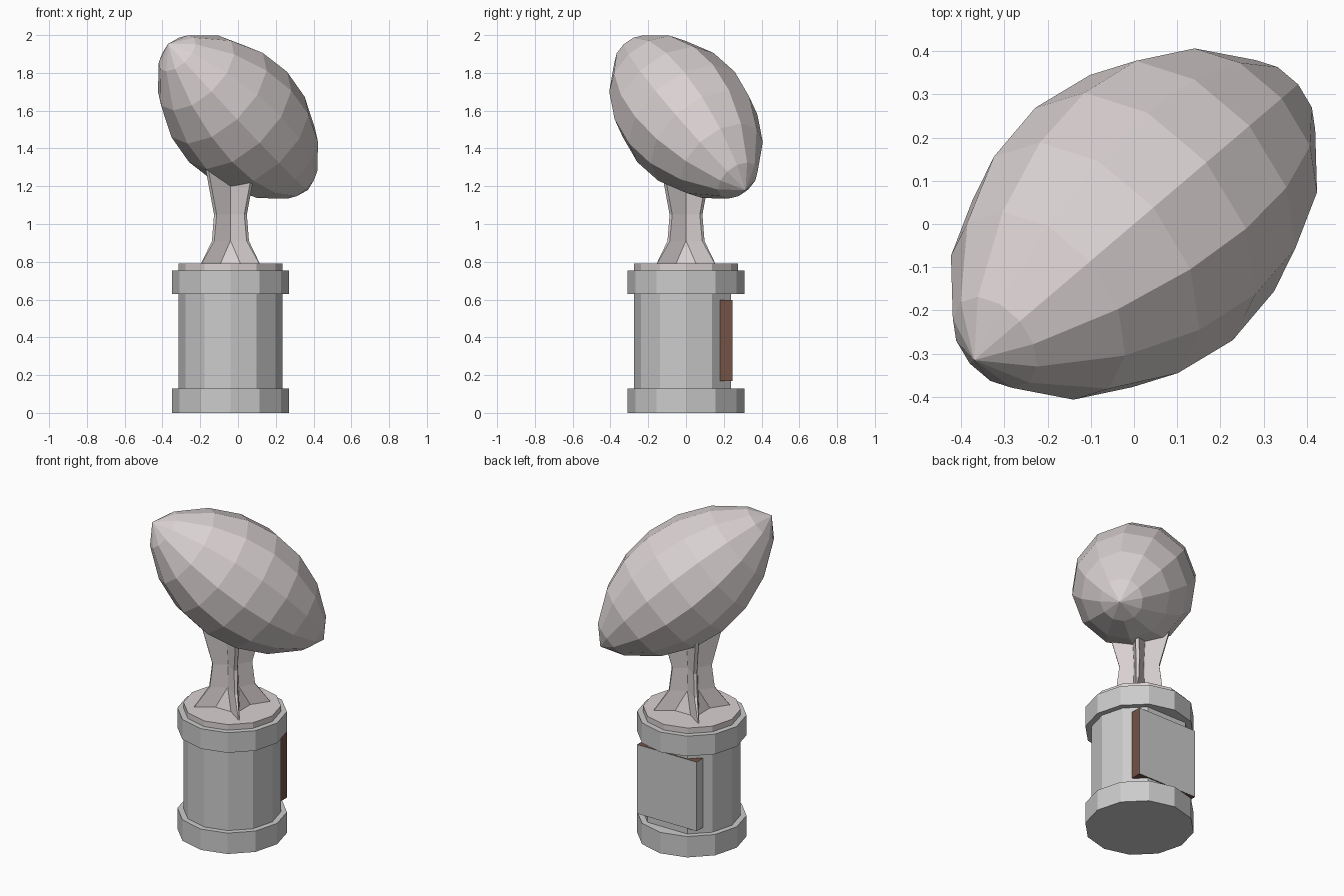
import bpy, bmesh
from math import sin, cos, pi
from mathutils import Vector

if "Cube" in bpy.data.objects:
    bpy.data.objects.remove(bpy.data.objects["Cube"])

CX = -0.04  # centre line of base and stem


def material(name, rgb):
    m = bpy.data.materials.new(name)
    m.diffuse_color = (*rgb, 1)
    m.use_nodes = True
    m.node_tree.nodes["Principled BSDF"].inputs["Base Color"].default_value = m.diffuse_color
    return m


silver = material("warm_silver", (0.70, 0.64, 0.64))
brown = material("brown_wood", (0.17, 0.085, 0.06))
grey = material("plate_grey", (0.6, 0.6, 0.6))


def finish(name, bm, loc=(0, 0, 0), mats=()):
    bmesh.ops.remove_doubles(bm, verts=bm.verts[:], dist=1e-4)
    bmesh.ops.recalc_face_normals(bm, faces=bm.faces[:])
    me = bpy.data.meshes.new(name)
    bm.to_mesh(me)
    bm.free()
    ob = bpy.data.objects.new(name, me)
    ob.location = loc
    bpy.context.collection.objects.link(ob)
    for m in mats:
        me.materials.append(m)
    return ob


def loft(rings):
    """Skin equal-length rings of points and cap both ends."""
    bm = bmesh.new()
    vs = [[bm.verts.new(p) for p in r] for r in rings]
    n = len(vs[0])
    for a, b in zip(vs, vs[1:]):
        for i in range(n):
            j = (i + 1) % n
            bm.faces.new((a[i], a[j], b[j], b[i]))
    bm.faces.new(vs[0][::-1])
    bm.faces.new(vs[-1])
    return bm


def drum(name, r, z0, z1, flat_back=False, mats=()):
    pts = [(r * cos(k * pi / 6), r * sin(k * pi / 6)) for k in range(12)
           if not (flat_back and k == 3)]
    finish(name, loft([[(x, y, z) for x, y in pts] for z in (z0, z1)]),
           (CX, 0, 0), mats)


# twelve-sided base; the body has a flat back behind the plaque
drum("base_bottom_rim", 0.31, 0, 0.13)
drum("base_body", 0.276, 0.13, 0.63, flat_back=True)
drum("base_top_rim", 0.31, 0.63, 0.755)
drum("base_cap", 0.276, 0.755, 0.79, mats=(silver,))

# plaque: brown block with a grey face on the back
bm = bmesh.new()
bmesh.ops.create_cube(bm, size=1)
for v in bm.verts:
    v.co *= Vector((0.41, 0.065, 0.43))
bm.normal_update()
for f in bm.faces:
    if f.normal.y > 0.5 or f.normal.x < -0.5:
        f.material_index = 1
finish("plaque", bm, (CX, 0.213, 0.383), (brown, grey))


# stem: four diagonal fins with hollow sides
def stem_ring(z, tip, valley, half, edge):
    ring = []
    for q in range(4):
        for x, y in ((-half, -valley), (half, -valley),
                     (tip - edge, -tip), (tip, -tip + edge)):
            for _ in range(q):
                x, y = -y, x
            ring.append((x, y, z))
    return ring


finish("stem", loft([
    stem_ring(0.785, 0.158, 0.09, 0.055, 0.003),
    stem_ring(0.91, 0.098, 0.045, 0.001, 0.012),
    stem_ring(1.05, 0.087, 0.04, 0.001, 0.014),
    stem_ring(1.31, 0.135, 0.06, 0.001, 0.014),
]), (CX, 0, 0), (silver,))

# tilted oval ball with pointed ends
axis = Vector((0.37, 0.315, -0.387))
half_len = axis.length
turn = axis.to_track_quat('Z', 'Y')
bm = bmesh.new()
rows = [[bm.verts.new((0.353 * (1 - t * t) ** 0.75 * cos(k * pi / 6),
                       0.353 * (1 - t * t) ** 0.75 * sin(k * pi / 6),
                       half_len * t)) for k in range(12)]
        for t in (-0.87, -0.6, -0.3, 0, 0.3, 0.6, 0.87)]
ends = [bm.verts.new((0, 0, s * half_len)) for s in (-1, 1)]
for k in range(12):
    j = (k + 1) % 12
    for a, b in zip(rows, rows[1:]):
        bm.faces.new((a[k], a[j], b[j], b[k]))
    bm.faces.new((ends[0], rows[0][j], rows[0][k]))
    bm.faces.new((ends[1], rows[-1][k], rows[-1][j]))
bmesh.ops.rotate(bm, verts=bm.verts[:], cent=(0, 0, 0),
                 matrix=turn.to_matrix())
finish("ball", bm, (0, 0, 1.567), (silver,))
